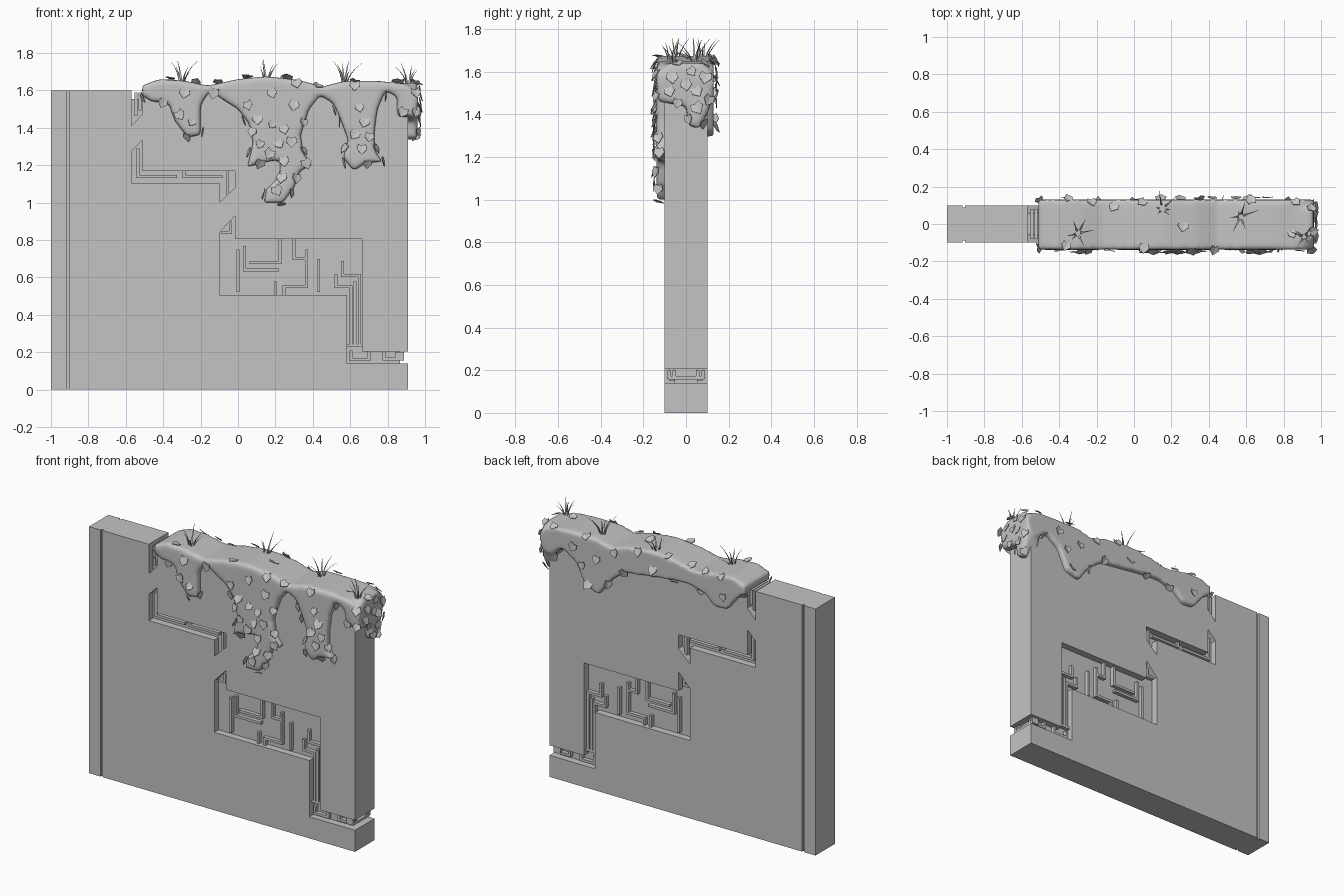
import bpy, bmesh, math, random
from mathutils import Vector, Matrix

random.seed(4)
cube = bpy.data.objects.get("Cube")
if cube:
    bpy.data.objects.remove(cube, do_unlink=True)

grey = bpy.data.materials.new("plain_grey")
grey.use_nodes = True
grey.diffuse_color = (0.55, 0.55, 0.55, 1)
for node in grey.node_tree.nodes:
    if node.type == 'BSDF_PRINCIPLED':
        node.inputs["Base Color"].default_value = grey.diffuse_color


def make_object(name, bm):
    """Turn a bmesh into a grey object."""
    mesh = bpy.data.meshes.new(name)
    bm.to_mesh(mesh)
    bm.free()
    mesh.materials.append(grey)
    obj = bpy.data.objects.new(name, mesh)
    bpy.context.collection.objects.link(obj)
    return obj


def bake(obj):
    """Apply every modifier on an object."""
    bpy.context.view_layer.update()
    deps = bpy.context.evaluated_depsgraph_get()
    mesh = bpy.data.meshes.new_from_object(obj.evaluated_get(deps))
    obj.modifiers.clear()
    obj.data = mesh
    if not mesh.materials:
        mesh.materials.append(grey)


def prism(bm, outline, lo, hi, along_x=False):
    """Extrude an outline along y, or along x."""
    def ring(d):
        return [bm.verts.new((d, a, b) if along_x else (a, d, b)) for a, b in outline]
    near, far = ring(lo), ring(hi)
    faces = [bm.faces.new(near), bm.faces.new(far[::-1])]
    for i in range(len(near)):
        j = (i + 1) % len(near)
        faces.append(bm.faces.new((near[j], near[i], far[i], far[j])))
    bmesh.ops.recalc_face_normals(bm, faces=faces)


def box(bm, x0, x1, y0, y1, z0, z1):
    prism(bm, [(x0, z0), (x1, z0), (x1, z1), (x0, z1)], y0, y1)


# Wall slab, cut by the stepped channel and the narrow grooves
bm = bmesh.new()
box(bm, -1, 0.91, -0.1, 0.1, 0, 1.6)
wall = make_object("wall", bm)

channels = [
    [(-.57, 1.8), (-.57, 1.41), (-.51, 1.475), (-.51, 1.8)],
    [(-.57, 1.275), (-.51, 1.335), (-.51, 1.17), (-.015, 1.17), (-.015, 1.08),
     (-.1, 1), (-.1, 1.105), (-.57, 1.105)],
    [(-.1, .84), (-.015, .93), (-.015, .805), (.663, .805), (.663, .205), (1.1, .205),
     (1.1, .14), (.583, .14), (.583, .505), (-.1, .505)],
]
bm = bmesh.new()
for outline in channels:
    prism(bm, outline, -0.3, 0.3)
for y0, y1 in ((-0.3, -0.088), (0.088, 0.3)):
    box(bm, -0.918, -0.904, y0, y1, -0.1, 1.8)
cutter = make_object("channel_cutter", bm)
cutter.hide_render = True
cut = wall.modifiers.new("channels", 'BOOLEAN')
cut.operation = 'DIFFERENCE'
cut.solver = 'EXACT'
cut.object = cutter
bake(wall)
bpy.data.objects.remove(cutter, do_unlink=True)

# Core slab that forms the channel floor
bm = bmesh.new()
box(bm, -0.95, 0.865, -0.055, 0.055, 0.05, 1.555)
make_object("channel_floor", bm)

# Raised circuit bars, running right through the core to both sides
tracks = [
    [(-.545, 1.58), (-.545, 1.47)], [(-.525, 1.58), (-.525, 1.5)],
    [(-.535, 1.28), (-.535, 1.14), (-.335, 1.14)],
    [(-.29, 1.165), (-.29, 1.14), (-.09, 1.14)], [(-.055, 1.16), (-.055, 1.05)],
    [(-.04, .89), (-.04, .84), (-.08, .84)],
    [(0, .74), (0, .53)], [(.035, .76), (.035, .64), (.21, .64)],
    [(.07, .68), (.225, .68), (.225, .8)],
    [(.3, .8), (.3, .7), (.36, .7)], [(.365, .74), (.365, .55), (.245, .55), (.245, .51)],
    [(.43, .69), (.43, .53)], [(.2, .57), (.2, .51)],
    [(.56, .68), (.56, .61), (.65, .61), (.65, .25)],
    [(.525, .61), (.525, .55), (.605, .55), (.605, .25)], [(.625, .57), (.625, .25)],
    [(.59, .235), (.66, .235)], [(.605, .2), (.605, .16), (.7, .16), (.7, .2)],
    [(.78, .2), (.78, .165), (.88, .165)],
]
bm = bmesh.new()
W = 0.008
for track in tracks:
    for (ax, az), (bx, bz) in zip(track, track[1:]):
        box(bm, min(ax, bx) - W, max(ax, bx) + W, -0.08, 0.08, min(az, bz) - W, max(az, bz) + W)
for y in (-0.08, -0.055, 0.055, 0.08):
    box(bm, 0.84, 0.888, y - W, y + W, 0.16, 0.2)
make_object("circuit_bars", bm)

# Draped ivy mass: front, back and end sheets fused and softened
crest = [(-.515, 1.625), (-.42, 1.66), (-.28, 1.65), (-.16, 1.625), (0, 1.66), (.15, 1.675),
         (.33, 1.655), (.45, 1.62), (.57, 1.65), (.75, 1.65), (.9, 1.635), (.965, 1.58)]
front_hem = [(.96, 1.5), (.93, 1.45), (.86, 1.56), (.79, 1.6), (.745, 1.5), (.73, 1.38),
             (.73, 1.28), (.77, 1.22), (.68, 1.21), (.62, 1.17), (.56, 1.24), (.59, 1.33),
             (.55, 1.44), (.51, 1.53), (.44, 1.575), (.38, 1.5), (.335, 1.36), (.35, 1.26),
             (.4, 1.2), (.33, 1.17), (.3, 1.08), (.24, 1), (.14, 1), (.15, 1.07), (.22, 1.14),
             (.23, 1.23), (.16, 1.22), (.05, 1.19), (.08, 1.32), (.06, 1.42), (0, 1.5),
             (-.08, 1.55), (-.15, 1.6), (-.2, 1.52), (-.2, 1.36), (-.27, 1.35), (-.34, 1.44),
             (-.37, 1.53), (-.46, 1.54), (-.51, 1.57)]
back_hem = [(.96, 1.5), (.9, 1.46), (.8, 1.52), (.7, 1.45), (.64, 1.32), (.54, 1.29),
            (.46, 1.4), (.36, 1.48), (.2, 1.5), (.05, 1.52), (-.1, 1.53), (-.22, 1.5),
            (-.3, 1.43), (-.38, 1.44), (-.46, 1.54), (-.51, 1.57)]
end_sheet = [(-.13, 1.6), (-.08, 1.64), (.08, 1.64), (.12, 1.6), (.13, 1.5), (.1, 1.4),
             (.06, 1.33), (.01, 1.35), (0, 1.44), (-.08, 1.45), (-.13, 1.47)]
bm = bmesh.new()
prism(bm, crest + front_hem, -0.138, 0.01)
prism(bm, crest + back_hem, -0.01, 0.13)
prism(bm, end_sheet, 0.85, 0.96, along_x=True)
ivy = make_object("ivy_mass", bm)
fuse = ivy.modifiers.new("fuse", 'REMESH')
fuse.mode = 'VOXEL'
fuse.voxel_size = 0.013
fuse.use_smooth_shade = True
soften = ivy.modifiers.new("soften", 'SMOOTH')
soften.factor = 0.5
soften.iterations = 9
bake(ivy)
for face in ivy.data.polygons:
    face.use_smooth = True


def leaf_spacing(c, n):
    """Distance kept between leaves on each side, or None inside the wall."""
    if c.x > 0.925 and n.x > 0.3:
        return 0.06
    if c.y < -0.108 and n.y < -0.1:
        return 0.066 if c.z < 1.45 else 0.105
    if c.y > 0.105 and n.y > 0.2:
        return 0.12
    if c.z > 1.61 and n.z > 0.6:
        return 0.2
    return None


# Folded heart-shaped leaves scattered over the ivy
half_leaf = [(0, -.5, 0), (.45, -.02, .06), (.32, .42, .05), (0, .3, 0)]
bm = bmesh.new()
placed = []
polys = list(ivy.data.polygons)
random.shuffle(polys)
for poly in polys:
    c, n = poly.center.copy(), poly.normal.copy()
    gap = leaf_spacing(c, n)
    if gap is None or any((c - p).length < gap for p in placed):
        continue
    placed.append(c)
    up = Vector((0, 0, 1)) if n.z < 0.8 else Vector((random.uniform(-1, 1), 1, 0))
    up = (up - n * up.dot(n)).normalized()
    frame = Matrix((up.cross(n), up, n)).transposed().to_4x4()
    turn = Matrix.Rotation(random.uniform(-.6, .6), 4, 'Z')
    tilt = Matrix.Rotation(random.uniform(-.6, 0), 4, 'X')
    place = Matrix.Translation(c + n * 0.012) @ frame @ turn @ tilt
    place = place @ Matrix.Scale(random.uniform(0.052, 0.068), 4)
    left = [bm.verts.new(place @ Vector(p)) for p in half_leaf]
    right = [bm.verts.new(place @ Vector((-x, y, z))) for x, y, z in half_leaf[1:3]]
    bm.faces.new(left)
    bm.faces.new((left[0], left[3], right[1], right[0]))
leaves = make_object("ivy_leaves", bm)
thick = leaves.modifiers.new("thickness", 'SOLIDIFY')
thick.thickness = 0.003
bake(leaves)

# Grass tufts on the crest: bent tapering blades
bm = bmesh.new()
for tx, ty in ((-.3, -.05), (.15, .08), (.57, .04), (.91, -.07)):
    for k in range(6):
        angle = k * math.tau / 6 + random.uniform(-.4, .4)
        out = Vector((math.cos(angle), math.sin(angle), 0))
        side = Vector((-out.y, out.x, 0))
        height, lean = random.uniform(.07, .14), random.uniform(.02, .09)
        root = Vector((tx, ty, 1.625)) + out * 0.01
        last = None
        for s in range(5):
            t = s / 4
            mid = root + out * lean * t * t + Vector((0, 0, height * t))
            r = 0.007 * (1 - t) + 0.0008
            ring = [bm.verts.new(mid + d * r) for d in (side, out, -side)]
            if last:
                for i in range(3):
                    j = (i + 1) % 3
                    bm.faces.new((last[i], last[j], ring[j], ring[i]))
            last = ring
        bm.faces.new(last)
make_object("grass_tufts", bm)
